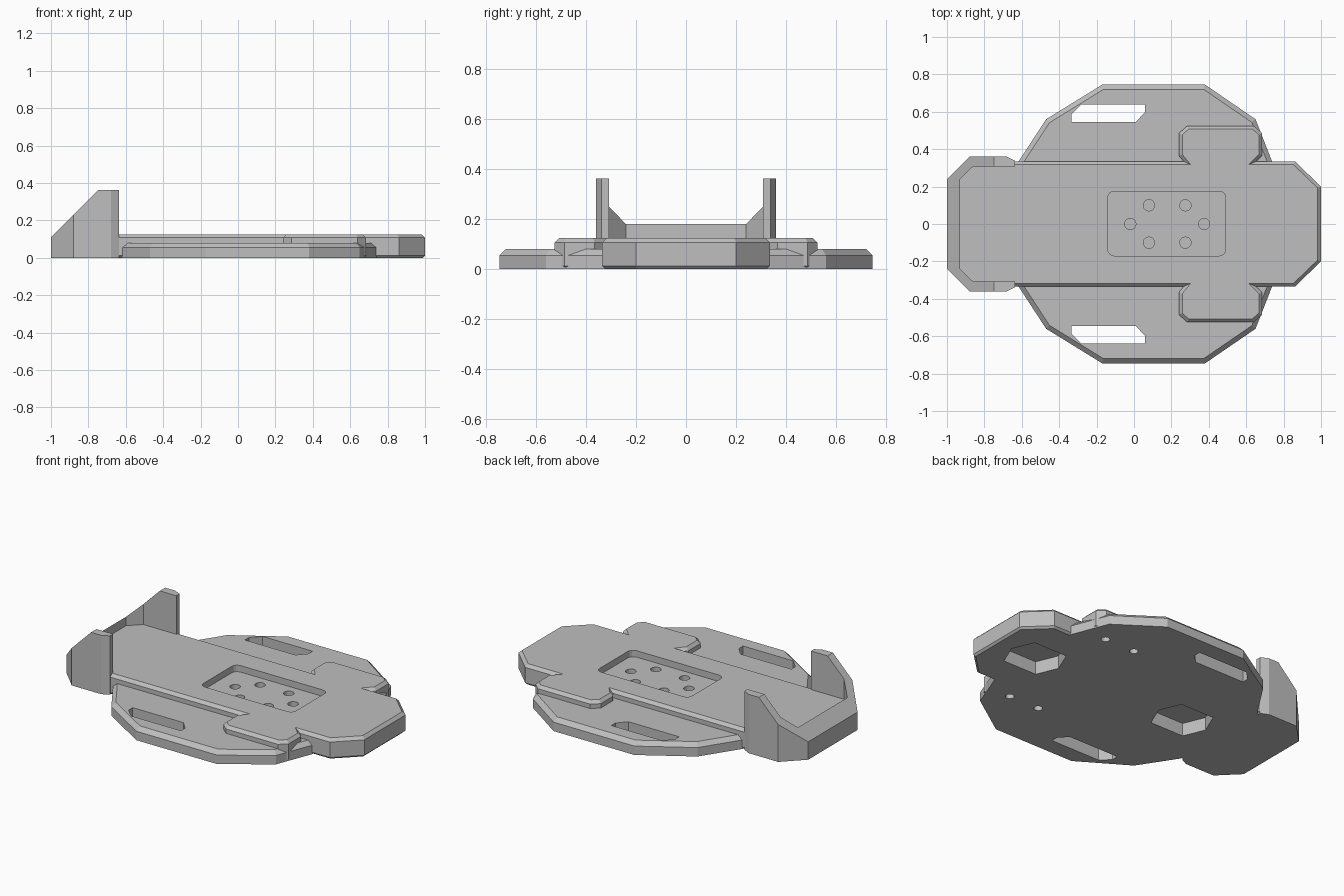
import bpy
import bmesh
import math
from mathutils import Vector

cube = bpy.data.objects.get("Cube")
if cube:
    bpy.data.objects.remove(cube, do_unlink=True)

grey = bpy.data.materials.new("plain_grey")
grey.use_nodes = True
colour = (0.52, 0.52, 0.52, 1)
grey.diffuse_color = colour
grey.node_tree.nodes["Principled BSDF"].inputs["Base Color"].default_value = colour


def mirrored(half):
    """Close a half outline (y > 0) with its reflection."""
    return half + [(x, -y) for x, y in reversed(half)]


def prism(name, outline, low, high, top=0, bottom=0, corner=0, ramp=None):
    """Extrude an outline, with optional rim chamfers, round corners and ramp cut."""
    bm = bmesh.new()
    base = bm.faces.new([bm.verts.new((x, y, low)) for x, y in outline])
    ext = bmesh.ops.extrude_face_region(bm, geom=[base])["geom"]
    new = [v for v in ext if isinstance(v, bmesh.types.BMVert)]
    bmesh.ops.translate(bm, verts=new, vec=(0, 0, high - low))
    bmesh.ops.recalc_face_normals(bm, faces=bm.faces)

    def bevel(test, size, segments):
        edges = [e for e in bm.edges if test(*[v.co.z for v in e.verts])]
        bmesh.ops.bevel(bm, geom=edges, offset=size, segments=segments,
                        profile=0.5, affect='EDGES')

    if corner:
        bevel(lambda a, b: abs(a - b) > 0.001, corner, 4)
    if top:
        bevel(lambda a, b: min(a, b) > high - 0.001, top, 1)
    if bottom:
        bevel(lambda a, b: max(a, b) < low + 0.001, bottom, 1)
    if ramp:
        bmesh.ops.bisect_plane(bm, geom=bm.verts[:] + bm.edges[:] + bm.faces[:],
                               plane_co=ramp, plane_no=Vector((-1, 0, 1)).normalized(),
                               clear_outer=True)
        bmesh.ops.holes_fill(bm, edges=[e for e in bm.edges if e.is_boundary], sides=0)
    bmesh.ops.recalc_face_normals(bm, faces=bm.faces)
    mesh = bpy.data.meshes.new(name)
    bm.to_mesh(mesh)
    bm.free()
    mesh.materials.append(grey)
    obj = bpy.data.objects.new(name, mesh)
    bpy.context.collection.objects.link(obj)
    return obj


def combine(target, tool, operation):
    """Apply a boolean and discard the tool."""
    mod = target.modifiers.new(operation.lower(), 'BOOLEAN')
    mod.operation = operation
    mod.solver = 'EXACT'
    mod.object = tool
    bpy.context.view_layer.objects.active = target
    bpy.ops.object.modifier_apply(modifier=mod.name)
    bpy.data.objects.remove(tool, do_unlink=True)


def ring(x, y, radius, sides=20):
    turn = math.tau / sides
    return [(x + radius * math.cos(i * turn), y + radius * math.sin(i * turn))
            for i in range(sides)]


# Wide faceted lower plate
plate = prism("chassis_plate", mirrored([
    (-0.62, 0.33), (-0.47, 0.56), (-0.17, 0.745),
    (0.38, 0.745), (0.65, 0.56), (0.74, 0.33)]), 0, 0.08, top=0.025)

# Long raised deck with a pair of side ears
deck = prism("raised_deck", mirrored([
    (-0.96, 0.26), (-0.885, 0.335), (0.265, 0.335), (0.24, 0.365),
    (0.24, 0.485), (0.285, 0.525), (0.64, 0.525), (0.685, 0.485),
    (0.685, 0.365), (0.655, 0.335), (0.86, 0.335), (1, 0.2)]),
    0, 0.125, top=0.018, bottom=0.012)

# U-shaped end bumper with a sloping top
bumper = prism("end_bumper", mirrored([
    (-0.93, 0.24), (-0.86, 0.308), (-0.635, 0.308), (-0.635, 0.338),
    (-0.68, 0.36), (-0.88, 0.36), (-1, 0.24)]),
    0, 0.362, ramp=(-1, 0, 0.11))

for part in (deck, bumper):
    combine(plate, part, 'UNION')

# Recessed panel with a ring of six blind holes
panel = [(-0.14, -0.17), (0.49, -0.17), (0.49, 0.175), (-0.14, 0.175)]
combine(plate, prism("panel_cutter", panel, 0.085, 0.2, corner=0.035), 'DIFFERENCE')
for x, y in [(-0.02, 0), (0.375, 0), (0.08, 0.1), (0.275, 0.1), (0.08, -0.1), (0.275, -0.1)]:
    combine(plate, prism("hole_cutter", ring(x, y, 0.03), 0.035, 0.2), 'DIFFERENCE')

# Side slots and underside holes in the ears
slot = [(-0.335, 0.545), (0.01, 0.545), (0.06, 0.6),
        (0.06, 0.64), (-0.28, 0.64), (-0.335, 0.585)]
for side in (1, -1):
    outline = [(x, side * y) for x, y in slot]
    combine(plate, prism("slot_cutter", outline, -0.1, 0.2), 'DIFFERENCE')
    for x in (0.35, 0.556):
        combine(plate, prism("ear_hole_cutter", ring(x, side * 0.415, 0.025), -0.1, 0.08),
                'DIFFERENCE')

# Six-sided pockets underneath
for x in (0.72, -0.35):
    pocket = [(x + 0.17, 0), (x + 0.115, 0.132), (x - 0.115, 0.132),
              (x - 0.17, 0), (x - 0.115, -0.132), (x + 0.115, -0.132)]
    combine(plate, prism("pocket_cutter", pocket, -0.1, 0.08), 'DIFFERENCE')
